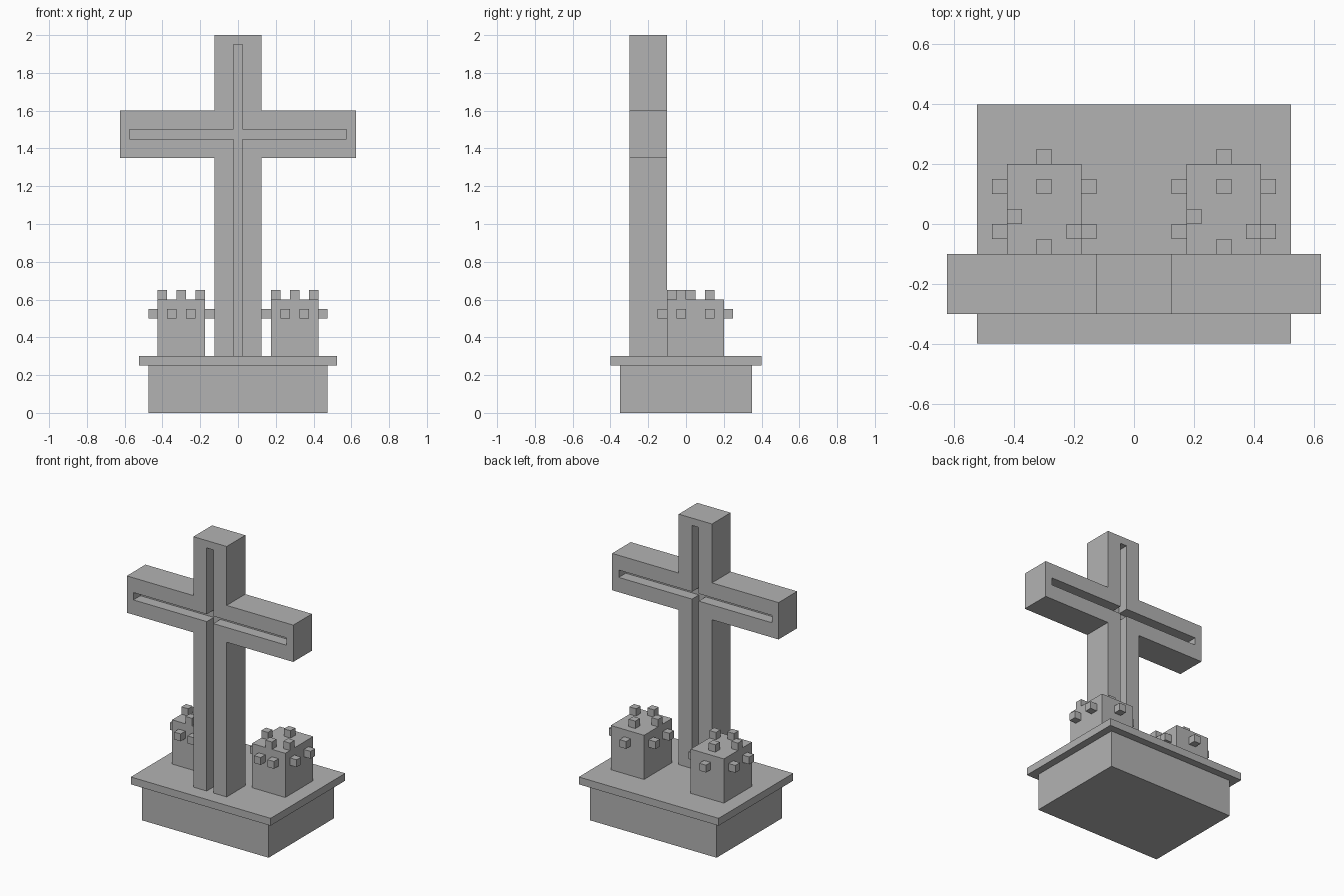
import bpy
import bmesh
from mathutils import Matrix, Vector

cube = bpy.data.objects.get("Cube")
if cube:
    bpy.data.objects.remove(cube, do_unlink=True)

stone = bpy.data.materials.new("grey stone")
stone.use_nodes = True
stone.diffuse_color = (0.45, 0.45, 0.45, 1)
stone.node_tree.nodes["Principled BSDF"].inputs["Base Color"].default_value = (0.45, 0.45, 0.45, 1)


def finish(name, bm):
    bmesh.ops.recalc_face_normals(bm, faces=bm.faces)
    mesh = bpy.data.meshes.new(name)
    bm.to_mesh(mesh)
    bm.free()
    mesh.materials.append(stone)
    obj = bpy.data.objects.new(name, mesh)
    bpy.context.collection.objects.link(obj)
    return obj


def box(name, low, high):
    low, high = Vector(low), Vector(high)
    bm = bmesh.new()
    place = Matrix.Translation((low + high) / 2) @ Matrix.Diagonal((high - low).to_4d())
    bmesh.ops.create_cube(bm, size=1, matrix=place)
    return finish(name, bm)


def cross_shape(name, post, arm, bottom, arm_low, arm_high, top, front, back):
    """Cross outline in x and z, extruded from front to back."""
    half = [(post, bottom), (post, arm_low), (arm, arm_low),
            (arm, arm_high), (post, arm_high), (post, top)]
    outline = half + [(-x, z) for x, z in reversed(half)]
    bm = bmesh.new()
    face = bm.faces.new([bm.verts.new((x, front, z)) for x, z in outline])
    extruded = bmesh.ops.extrude_face_region(bm, geom=[face])["geom"]
    moved = [v for v in extruded if isinstance(v, bmesh.types.BMVert)]
    bmesh.ops.translate(bm, verts=moved, vec=(0, back - front, 0))
    return finish(name, bm)


# Stepped base
box("base_block", (-0.475, -0.35, 0), (0.475, 0.35, 0.25))
box("base_slab", (-0.525, -0.4, 0.25), (0.525, 0.4, 0.3))

# Cross with a groove in its front and its back
cross = cross_shape("cross", 0.125, 0.625, 0.3, 1.35, 1.6, 2, -0.3, -0.1)
for side, front, back in (("front", -0.35, -0.225), ("back", -0.175, -0.05)):
    cutter = cross_shape(side + "_groove_cutter", 0.025, 0.575, 0.2, 1.45, 1.5, 1.95, front, back)
    cutter.hide_render = True
    mod = cross.modifiers.new(side + "_groove", "BOOLEAN")
    mod.operation = "DIFFERENCE"
    mod.solver = "EXACT"
    mod.object = cutter
    bpy.context.view_layer.objects.active = cross
    bpy.ops.object.modifier_apply(modifier=mod.name)
    bpy.data.objects.remove(cutter, do_unlink=True)

# Bush studs: centres relative to the bush middle
studs = {
    "top": [(0, 0.125, 0.625), (-0.1, 0.025, 0.625), (0.1, -0.025, 0.625), (0, -0.075, 0.625)],
    "side": [(x, y, 0.525) for x in (-0.15, 0.15) for y in (-0.025, 0.125)],
    "front": [(x, -0.125, 0.525) for x in (-0.05, 0.05)],
    "back": [(0, 0.225, 0.525)],
}

# Two square bushes behind the cross
for label, middle in (("right", -0.3), ("left", 0.3)):
    box(label + "_bush", (middle - 0.125, -0.1, 0.3), (middle + 0.125, 0.2, 0.6))
    for face, centres in studs.items():
        for i, (x, y, z) in enumerate(centres, 1):
            centre = Vector((middle + x, y, z))
            r = Vector((0.025, 0.025, 0.025))
            box(f"{label}_bush_{face}_stud_{i}", centre - r, centre + r)
